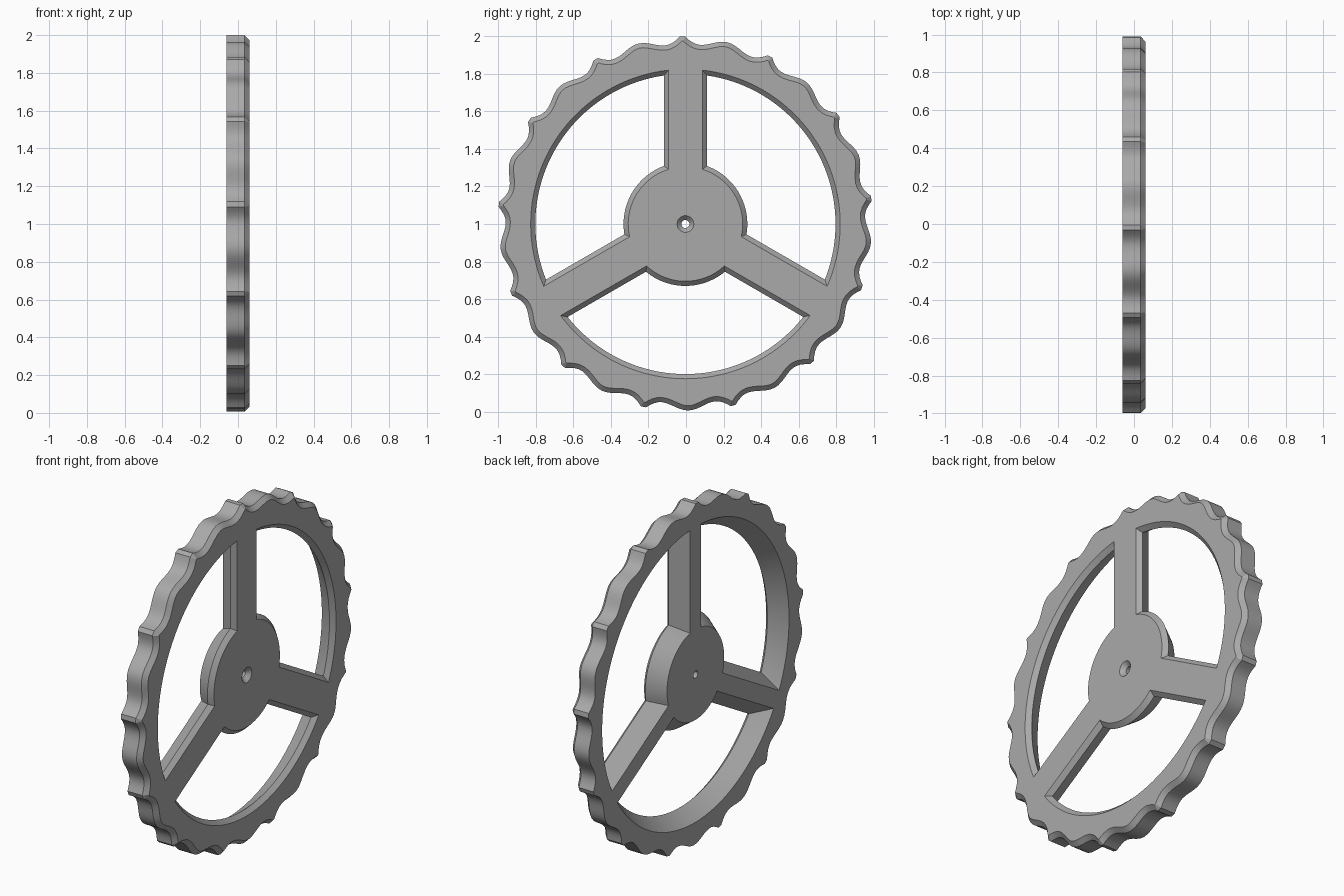
import bpy, bmesh, math
from mathutils import Vector

if "Cube" in bpy.data.objects:
    bpy.data.objects.remove(bpy.data.objects["Cube"])

FRONT, SHOULDER, BACK = 0.06, 0.035, -0.06   # stations along the axle (x)
CHAMFER, DRAFT = 0.025, 0.04
LOBES = 13
CENTRE_Y, CENTRE_Z = -0.003, 1.0


def polar(r, a):
    return Vector((r * math.cos(a), r * math.sin(a)))


def rim_radius(deg):
    """Narrow flat grip ridge, hollow, then a broad rounded lobe."""
    ridge, dip, half = 0.8, 5.5, 180 / LOBES
    a = abs(deg)
    if a <= ridge:
        return 1.0
    if a < dip:
        return 0.958 + 0.042 * ((dip - a) / (dip - ridge)) ** 2
    t = (a - dip) / (half - dip)
    return 0.958 + 0.036 * (1 - math.cos(math.pi * t)) / 2


def rim_outline():
    side = [0.8, 1.9, 3.1, 4.3, 5.5, 6.9, 8.3, 9.7, 11.1, 12.5]
    steps = [-a for a in reversed(side)] + side + [180 / LOBES]
    return [polar(rim_radius(d), math.radians(90.9 + k * 360 / LOBES + d))
            for k in range(LOBES) for d in steps]


def inset(points, dist):
    out = []
    n = len(points)
    for i, p in enumerate(points):
        d1 = (p - points[i - 1]).normalized()
        d2 = (points[(i + 1) % n] - p).normalized()
        n1, n2 = Vector((-d1.y, d1.x)), Vector((-d2.y, d2.x))
        m = (n1 + n2).normalized()
        out.append(p + m * dist / max(m.dot(n1), 0.5))
    return out


def window_outline(k, grow):
    """Opening between two spokes; grow thickens the surrounding material."""
    hub, half, rim = 0.305 + grow, 0.09 + grow, 0.825 - grow
    start = math.radians(90 + 120 * k)
    points = []
    for r, n, flip in ((hub, 24, False), (rim, 40, True)):
        gap = math.asin(half / r)
        arc = [polar(r, start + gap + (math.radians(120) - 2 * gap) * i / n)
               for i in range(n + 1)]
        points += arc[::-1] if flip else arc
    return points


def circle(r, n=20):
    return [polar(r, 2 * math.pi * i / n) for i in range(n)]


bm = bmesh.new()
cap_edges = []


def add_wall(stations):
    """Skin a wall through matching outlines, given as (x, points)."""
    rings = [[bm.verts.new((x, p.x + CENTRE_Y, p.y + CENTRE_Z)) for p in pts]
             for x, pts in stations]
    n = len(rings[0])
    for a, b in zip(rings, rings[1:]):
        for i in range(n):
            j = (i + 1) % n
            bm.faces.new((a[i], a[j], b[j], b[i]))
    cap_edges.append([[bm.edges.get((r[i], r[(i + 1) % n])) for i in range(n)]
                      for r in (rings[0], rings[-1])])


# Scalloped outer rim with a chamfer on one side
outline = rim_outline()
add_wall([(FRONT, inset(outline, CHAMFER)), (SHOULDER, outline), (BACK, outline)])

# Three windows leaving the spokes and hub, chamfered and drafted
for k in range(3):
    add_wall([(FRONT, window_outline(k, 0)),
              (SHOULDER, window_outline(k, CHAMFER)),
              (BACK, window_outline(k, -DRAFT))])

# Countersunk axle hole
add_wall([(FRONT, circle(0.045)), (SHOULDER, circle(0.021)), (BACK, circle(0.021))])

# Flat front and back faces
for side, x in ((0, 1), (1, -1)):
    edges = [e for pair in cap_edges for e in pair[side]]
    bmesh.ops.triangle_fill(bm, edges=edges, use_beauty=True, normal=(x, 0, 0))
bmesh.ops.recalc_face_normals(bm, faces=bm.faces[:])

mesh = bpy.data.meshes.new("spoked_wheel")
bm.to_mesh(mesh)
bm.free()
grey = bpy.data.materials.new("mid_grey")
grey.diffuse_color = (0.40, 0.40, 0.40, 1)
grey.use_nodes = True
grey.node_tree.nodes["Principled BSDF"].inputs["Base Color"].default_value = grey.diffuse_color
mesh.materials.append(grey)
wheel = bpy.data.objects.new("spoked_wheel", mesh)
bpy.context.collection.objects.link(wheel)
bpy.context.view_layer.objects.active = wheel
wheel.select_set(True)
bpy.ops.object.shade_smooth_by_angle(angle=math.radians(25))
